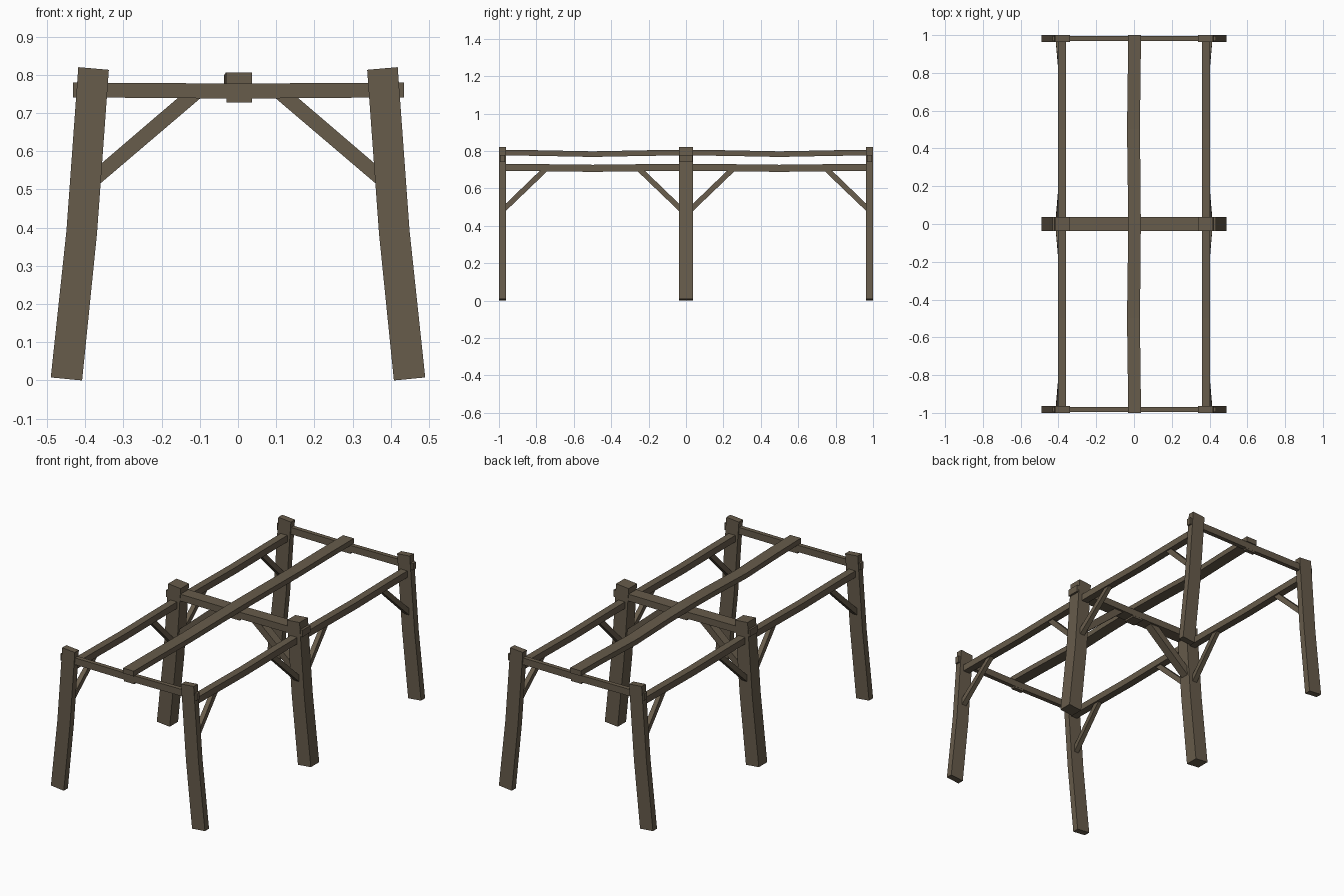
import bpy, bmesh
from mathutils import Vector

if "Cube" in bpy.data.objects:
    bpy.data.objects.remove(bpy.data.objects["Cube"])

wood = bpy.data.materials.new("weathered wood")
wood.diffuse_color = (0.135, 0.106, 0.07, 1)
wood.use_nodes = True
wood.node_tree.nodes["Principled BSDF"].inputs["Base Color"].default_value = wood.diffuse_color


def loft(name, rings):
    """Closed solid through matching rings of points."""
    bm = bmesh.new()
    vs = [[bm.verts.new(p) for p in r] for r in rings]
    n = len(vs[0])
    for a, b in zip(vs, vs[1:]):
        for i in range(n):
            j = (i + 1) % n
            bm.faces.new((a[i], a[j], b[j], b[i]))
    bm.faces.new(vs[0])
    bm.faces.new(vs[-1])
    bmesh.ops.recalc_face_normals(bm, faces=bm.faces[:])
    me = bpy.data.meshes.new(name)
    bm.to_mesh(me)
    bm.free()
    me.materials.append(wood)
    ob = bpy.data.objects.new(name, me)
    bpy.context.collection.objects.link(ob)
    return ob


def rect(center, u, v):
    c, u, v = Vector(center), Vector(u), Vector(v)
    return [c - u - v, c + u - v, c + u + v, c - u + v]


def slab_y(name, profile, y0, y1):
    """Extrude an x-z outline along y."""
    return loft(name, [[(x, y, z) for x, z in profile] for y in (y0, y1)])


# frames: front, middle, back (y range)
frames = {"front": (-1.0, -0.963), "middle": (-0.038, 0.038), "back": (0.963, 1.0)}
outer = [(0.49, 0.008), (0.449, 0.392), (0.418, 0.82)]
inner = [(0.408, 0.0), (0.369, 0.385), (0.338, 0.813)]

for key, (y0, y1) in frames.items():
    yc, hy = (y0 + y1) / 2, (y1 - y0) / 2
    # bent, leaning posts
    for side, s in (("left", -1), ("right", 1)):
        rings = []
        for (xo, zo), (xi, zi) in zip(outer, inner):
            rings.append([(s * xo, y0, zo), (s * xi, y0, zi),
                          (s * xi, y1, zi), (s * xo, y1, zo)])
        loft(f"{key}_{side}_post", rings)
    # cross beam whose ends poke through the posts
    hb = hy - 0.002 if key == "middle" else hy - 0.006
    loft(key + "_cross_beam",
         [rect((x, yc, 0.76 - d), (0, hb, 0), (0, 0, 0.0195))
          for x, d in ((-0.432, 0), (-0.2, 0.001), (0, 0.003), (0.2, 0.001), (0.435, 0))])
    # small block under the ridge
    slab_y(key + "_ridge_block",
           [(-0.03, 0.728), (0.036, 0.728), (0.036, 0.775), (-0.03, 0.775)],
           yc - hb + 0.001, yc + hb - 0.001)

# sagging ridge beam in two spans
path = [(-1, .003, 0), (-.8, .001, .002), (-.5, -.003, .008), (-.2, .001, .002), (0, .002, 0),
        (.2, .001, .002), (.5, -.003, .008), (.8, .001, .002), (1, .003, 0)]
loft("ridge_beam", [rect((x, y, 0.791 - d), (0.034, 0, 0), (0, 0, 0.015)) for y, x, d in path])

for side, s in (("left", -1), ("right", 1)):
    # sagging side beams
    loft(side + "_side_beam",
         [rect((s * 0.382, y * 0.999, 0.712 - d * 0.6), (0.021, 0, 0), (0, 0, 0.019))
          for y, x, d in path])
    # cross brace on the middle frame
    slab_y(side + "_cross_brace",
           [(s * 0.375, 0.503), (s * 0.085, 0.75), (s * 0.145, 0.75), (s * 0.375, 0.553)],
           -0.024, 0.024)
    # lengthwise braces following the lean of the posts
    for i, (y, d) in enumerate(((-0.963, 1), (-0.038, -1), (0.038, 1), (0.963, -1))):
        def ring(x):
            return [(s * (x[k]), y + d * a, z) for k, a, z in
                    ((0, -0.012, 0.468), (1, 0.232, 0.702), (1, 0.19, 0.702), (0, -0.012, 0.507))]
        loft(f"{side}_long_brace_{i + 1}", [ring((0.385, 0.37)), ring((0.415, 0.394))])
